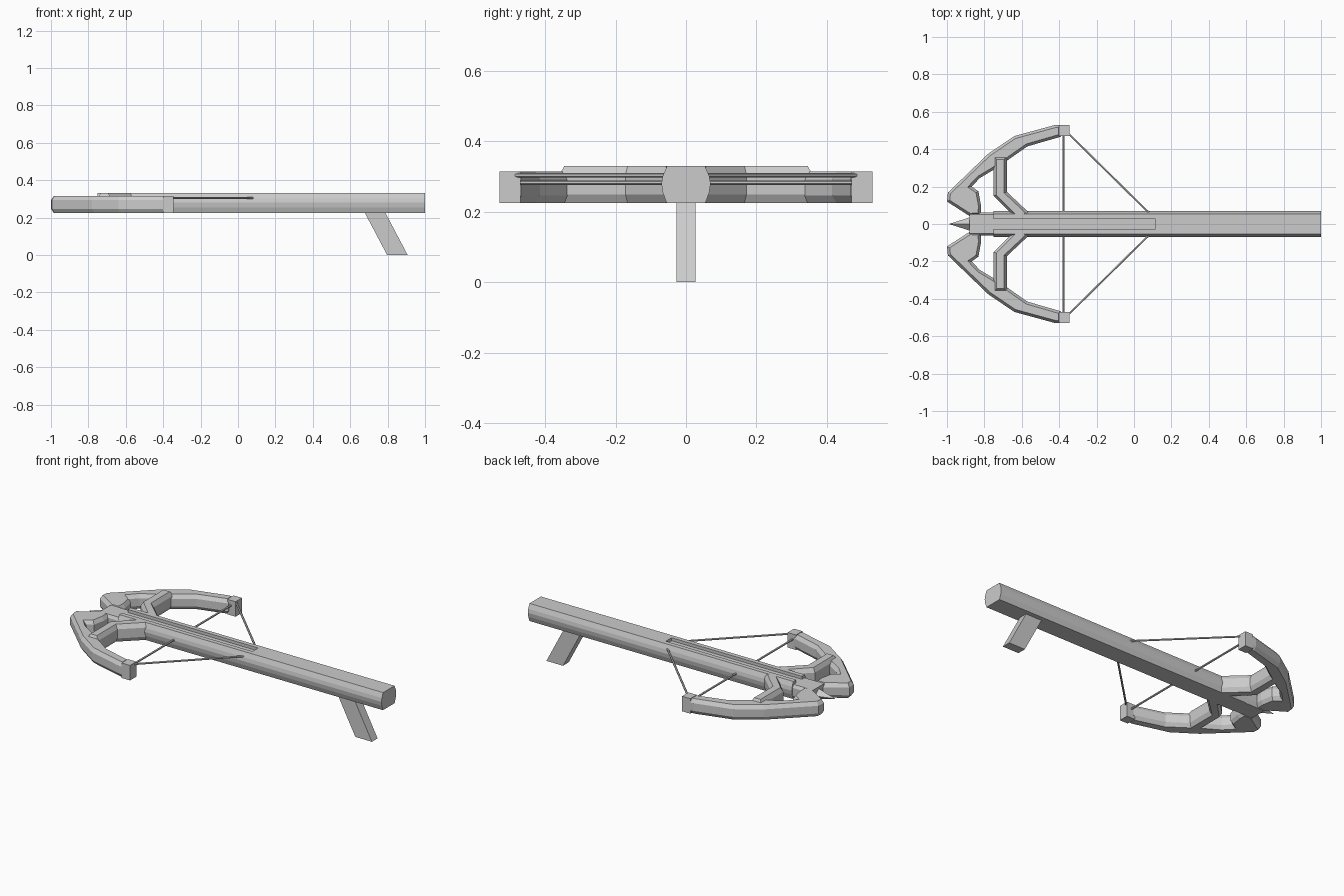
import bpy, bmesh
from mathutils import Vector

if "Cube" in bpy.data.objects:
    bpy.data.objects.remove(bpy.data.objects["Cube"])


def make(name, bm, mirror=False):
    bmesh.ops.recalc_face_normals(bm, faces=bm.faces)
    me = bpy.data.meshes.new(name)
    bm.to_mesh(me)
    bm.free()
    ob = bpy.data.objects.new(name, me)
    bpy.context.collection.objects.link(ob)
    if mirror:
        m = ob.modifiers.new("mirror", 'MIRROR')
        m.use_axis = (False, True, False)
        m.use_mirror_merge = False
    return ob


def loft(name, rings, mirror=False):
    """Skin a stack of equal-length closed rings and cap both ends."""
    bm = bmesh.new()
    vs = [[bm.verts.new(p) for p in r] for r in rings]
    n = len(vs[0])
    for a, b in zip(vs, vs[1:]):
        for i in range(n):
            j = (i + 1) % n
            bm.faces.new((a[i], a[j], b[j], b[i]))
    bm.faces.new(vs[0][::-1])
    bm.faces.new(vs[-1])
    return make(name, bm, mirror)


def inset(pts, d):
    """Move a counterclockwise outline inward by d with mitred corners."""
    out = []
    for i, p in enumerate(pts):
        p = Vector(p)
        a = (p - Vector(pts[i - 1])).normalized()
        b = (Vector(pts[(i + 1) % len(pts)]) - p).normalized()
        na, nb = Vector((-a.y, a.x)), Vector((-b.y, b.x))
        out.append(p + (na + nb) * d / max(0.4, 1 + na.dot(nb)))
    return out


def chamfered_plate(name, pts, z0, z1, d, dz):
    layers = [(z0, d), (z0 + dz, 0), (z1 - dz, 0), (z1, d)]
    return loft(name, [[(p.x, p.y, z) for p in inset(pts, k)] for z, k in layers], True)


def box(name, lo, hi, mirror=False):
    rings = [[(lo[0], lo[1], z), (hi[0], lo[1], z), (hi[0], hi[1], z), (lo[0], hi[1], z)]
             for z in (lo[2], hi[2])]
    return loft(name, rings, mirror)


def string(name, a, b, r=0.006):
    a, b = Vector(a), Vector(b)
    bm = bmesh.new()
    bmesh.ops.create_cone(bm, cap_ends=True, segments=6, radius1=r, radius2=r,
                          depth=(b - a).length)
    q = (b - a).to_track_quat('Z', 'Y')
    for v in bm.verts:
        v.co = q @ v.co + (a + b) / 2
    return make(name, bm, True)


# stock: faceted bar with a shallow bolt groove
half = [(0.055, 0.225), (0.066, 0.255), (0.07, 0.28), (0.066, 0.302), (0.054, 0.33)]
section = half + [(-y, z) for y, z in reversed(half)]
stock = loft("stock", [[(x, y, z) for y, z in section] for x in (-0.75, 1.0)])
cutter = box("groove_cutter", (-0.8, -0.027, 0.312), (0.115, 0.027, 0.4))
cutter.hide_render = True
cutter.hide_set(True)
cut = stock.modifiers.new("groove", 'BOOLEAN')
cut.object = cutter
cut.operation = 'DIFFERENCE'
cut.solver = 'EXACT'

# lower front end of the stock between the limbs
low = [(0.052, 0.225), (0.062, 0.25), (0.062, 0.295), (0.052, 0.312)]
low += [(-y, z) for y, z in reversed(low)]
loft("stock_nose", [[(x, y, z) for y, z in low] for x in (-0.88, -0.74)])

# bow limbs, including the stepped inner heads
limb = [(-0.39, 0.53), (-0.42, 0.53), (-0.64, 0.47), (-0.78, 0.375), (-0.995, 0.168),
        (-1.0, 0.12), (-0.88, 0.043), (-0.82, 0.045), (-0.82, 0.095), (-0.86, 0.11),
        (-0.87, 0.19), (-0.82, 0.245), (-0.75, 0.29), (-0.67, 0.345), (-0.57, 0.415),
        (-0.39, 0.467)]
limb[8:12] = [(-0.818, 0.1), (-0.832, 0.175), (-0.868, 0.2), (-0.825, 0.245)]
chamfered_plate("limb", limb, 0.225, 0.315, 0.014, 0.022)
box("limb_tip", (-0.40, 0.47, 0.225), (-0.345, 0.53, 0.315), True)

# bent braces joining stock and limbs
brace = [(-0.68, 0.36), (-0.75, 0.36), (-0.75, 0.15), (-0.63, 0.03), (-0.55, 0.05),
         (-0.68, 0.172)]
chamfered_plate("brace", brace, 0.225, 0.33, 0.014, 0.025)

# bow strings
string("cross_string", (-0.378, 0, 0.283), (-0.378, 0.475, 0.283))
string("drawn_string", (-0.355, 0.488, 0.304), (0.09, 0.05, 0.304))

# slanted grip
loft("grip", [[(x0, -0.027, z), (x1, -0.027, z), (x1, 0.027, z), (x0, 0.027, z)]
              for x0, x1, z in ((0.797, 0.907, 0), (0.665, 0.775, 0.25))])

# bolt point at the nose
bm = bmesh.new()
base = [bm.verts.new((-0.87, y, z)) for y, z in
        ((-0.038, 0.27), (0, 0.235), (0.038, 0.27), (0, 0.305))]
tip = bm.verts.new((-0.99, 0, 0.27))
bm.faces.new(base)
for i in range(4):
    bm.faces.new((base[i], base[(i + 1) % 4], tip))
make("bolt_point", bm)
